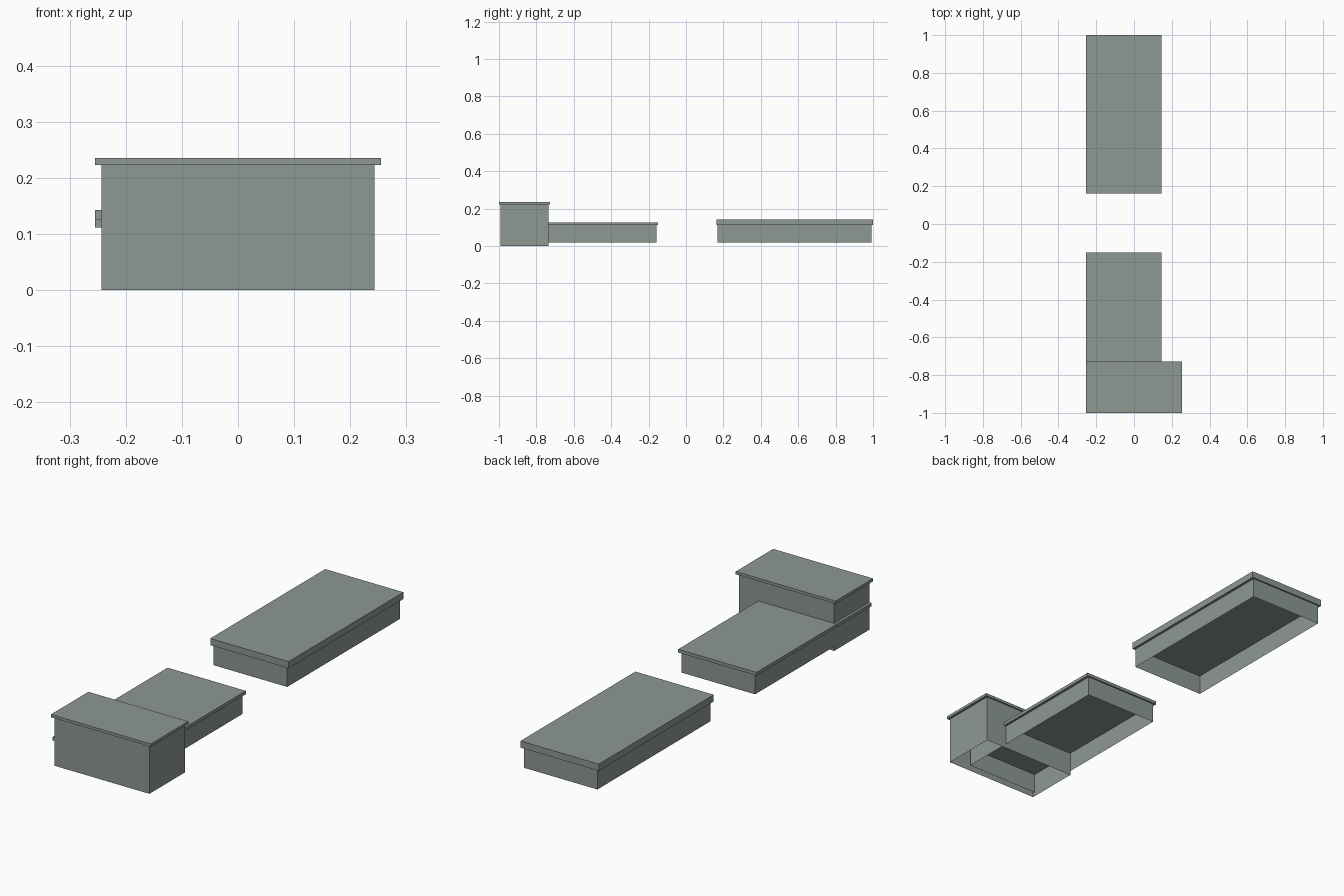
import bpy
import bmesh
from mathutils import Vector

cube = bpy.data.objects.get("Cube")
if cube:
    bpy.data.objects.remove(cube, do_unlink=True)

# Single grey-green paint
paint = bpy.data.materials.new("grey_green")
paint.use_nodes = True
colour = (0.27, 0.315, 0.285, 1)
paint.diffuse_color = colour
paint.node_tree.nodes["Principled BSDF"].inputs["Base Color"].default_value = colour


def box(name, low, high, open_ends=False):
    """Box between two corners; open_ends leaves only the four thin walls."""
    low, high = Vector(low), Vector(high)
    bm = bmesh.new()
    bmesh.ops.create_cube(bm, size=1)
    for v in bm.verts:
        v.co = (low + high) / 2 + v.co * (high - low)
    bm.normal_update()
    if open_ends:
        ends = [f for f in bm.faces if abs(f.normal.z) > 0.5]
        bmesh.ops.delete(bm, geom=ends, context='FACES_ONLY')
    mesh = bpy.data.meshes.new(name)
    bm.to_mesh(mesh)
    bm.free()
    mesh.materials.append(paint)
    obj = bpy.data.objects.new(name, mesh)
    bpy.context.collection.objects.link(obj)
    return obj


def block(name, x, y, z, over_x=0.012, over_y=0.007):
    """Hollow block with an overhanging slab roof; z = base, eaves, top."""
    base, eaves, top = z
    box(name + "_walls", (x[0] + over_x, y[0] + over_y, base),
        (x[1] - over_x, y[1] - over_y, eaves), open_ends=True)
    box(name + "_roof", (x[0], y[0], eaves), (x[1], y[1], top))


# Tall front block, low block running into it, separate rear block
block("tall_block", (-0.255, 0.255), (-1.0, -0.727), (0, 0.223, 0.236))
block("low_block", (-0.255, 0.145), (-0.99, -0.15), (0.02, 0.112, 0.127))
block("rear_block", (-0.255, 0.145), (0.162, 1.0), (0.02, 0.112, 0.143))
